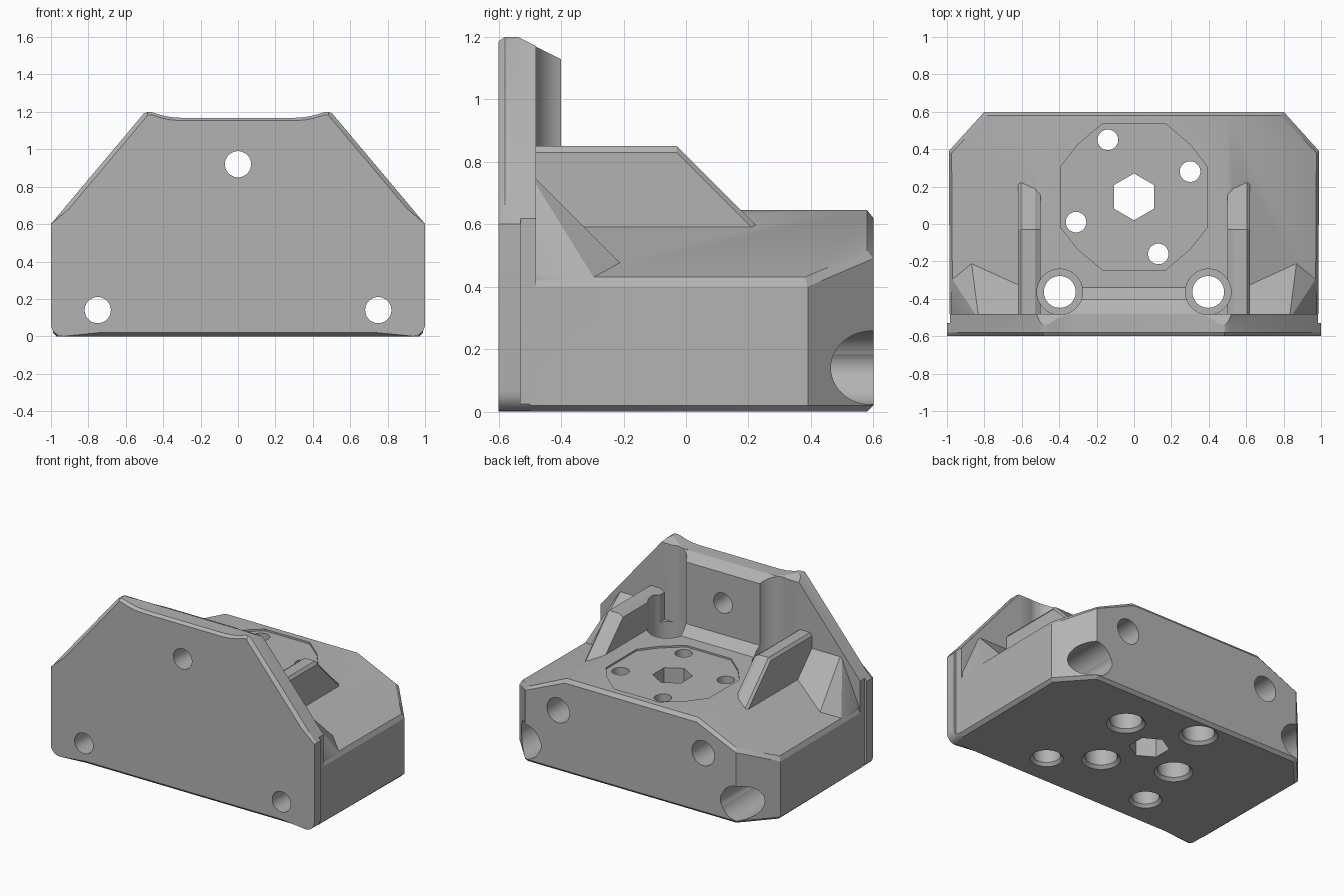
import bpy, bmesh, math
from mathutils import Matrix

cube = bpy.data.objects.get("Cube")
if cube:
    bpy.data.objects.remove(cube, do_unlink=True)

grey = bpy.data.materials.new("plain grey")
grey.use_nodes = True
color = (0.45, 0.45, 0.45, 1)
grey.diffuse_color = color
grey.node_tree.nodes["Principled BSDF"].inputs["Base Color"].default_value = color


def finish(bm, name):
    bmesh.ops.recalc_face_normals(bm, faces=bm.faces)
    mesh = bpy.data.meshes.new(name)
    bm.to_mesh(mesh)
    bm.free()
    mesh.materials.append(grey)
    obj = bpy.data.objects.new(name, mesh)
    bpy.context.collection.objects.link(obj)
    return obj


def hull(name, points, side=1, both=False):
    bm = bmesh.new()
    for x, y, z in points:
        bm.verts.new((side * x, y, z))
        if both:
            bm.verts.new((-x, y, z))
    bmesh.ops.convex_hull(bm, input=bm.verts)
    loose = [v for v in bm.verts if not v.link_faces]
    bmesh.ops.delete(bm, geom=loose, context="VERTS")
    bmesh.ops.dissolve_limit(bm, angle_limit=0.01, verts=bm.verts, edges=bm.edges)
    return finish(bm, name)


def box(name, lo, hi):
    return hull(name, [(x, y, z) for x in (lo[0], hi[0])
                       for y in (lo[1], hi[1]) for z in (lo[2], hi[2])])


def rod(name, x, y, z, r, length, axis="Z", r2=None, sides=48):
    """Cylinder or cone that starts at the point and runs along +axis."""
    bm = bmesh.new()
    bmesh.ops.create_cone(bm, cap_ends=True, segments=sides, radius1=r,
                          radius2=r if r2 is None else r2, depth=length)
    bmesh.ops.translate(bm, verts=bm.verts, vec=(0, 0, length / 2))
    if axis == "Y":
        bmesh.ops.rotate(bm, verts=bm.verts, matrix=Matrix.Rotation(-math.pi / 2, 3, "X"))
    bmesh.ops.translate(bm, verts=bm.verts, vec=(x, y, z))
    return finish(bm, name)


def boolean(target, tool, operation):
    mod = target.modifiers.new(operation, "BOOLEAN")
    mod.operation, mod.solver, mod.object = operation, "EXACT", tool
    bpy.context.view_layer.objects.active = target
    bpy.ops.object.modifier_apply(modifier=mod.name)
    bpy.data.objects.remove(tool, do_unlink=True)


# Base block: sloped shoulders, cut rear corners, chamfered rims
base = hull("bracket_body", [
    (0.96, -0.5, 0), (0.97, 0.38, 0), (0.79, 0.58, 0),
    (0.985, -0.5, 0.02), (0.99, 0.39, 0.02), (0.8, 0.6, 0.02),
    (0.985, -0.5, 0.4), (0.99, 0.39, 0.4), (0.8, 0.6, 0.49),
    (0.97, -0.5, 0.43), (0.975, 0.38, 0.43), (0.785, 0.58, 0.515),
    (0.5, 0.6, 0.62), (0.5, -0.5, 0.645), (0.5, 0.58, 0.645)], both=True)

# Front plate: half outline (x, z), mirrored; front rim is chamfered
half = [(0.74, 0)]
for i in range(7):
    a = math.radians(-90 + 15 * i)
    half.append((0.935 + 0.065 * math.cos(a), 0.065 + 0.065 * math.sin(a)))
half += [(1, 0.6), (0.917, 0.7), (0.505, 1.19), (0.485, 1.2), (0.46, 1.198),
         (0.41, 1.182), (0.36, 1.172), (0.3, 1.168)]
outline = half + [(-x, z) for x, z in reversed(half)]


def rim(x, z):
    if z > 0.65:
        return x - math.copysign(0.016, x) * (abs(x) > 0.5), z - 0.015
    return x, 0.02 if z == 0 and abs(x) < 0.8 else z


bm = bmesh.new()
loops = [[bm.verts.new((*p[:1], y, p[1])) for p in pts] for y, pts in (
    (-0.6, [rim(*p) for p in outline]), (-0.58, outline), (-0.48, outline))]
bm.faces.new(loops[0])
bm.faces.new(loops[-1])
for a, b in zip(loops, loops[1:]):
    for i in range(len(a)):
        j = (i + 1) % len(a)
        bm.faces.new((a[i], a[j], b[j], b[i]))
plate = finish(bm, "front_plate")
for s in (-1, 1):
    boolean(plate, box("side_step", (s * 0.985, -0.53, -0.1), (s * 1.1, -0.4, 0.66)), "DIFFERENCE")
boolean(base, plate, "UNION")

# Thick middle of the wall with a sloped foot
wall = [(-0.55, 0.6), (-0.34, 0.6), (-0.34, 0.645), (-0.4, 0.705),
        (-0.4, 1.128), (-0.48, 1.168), (-0.55, 1.168)]
bm = bmesh.new()
ring = bm.faces.new([bm.verts.new((-0.4, y, z)) for y, z in wall])
new = bmesh.ops.extrude_face_region(bm, geom=[ring])["geom"]
bmesh.ops.translate(bm, vec=(0.8, 0, 0),
                    verts=[v for v in new if isinstance(v, bmesh.types.BMVert)])
boolean(base, finish(bm, "wall_middle"), "UNION")

for s in (-1, 1):
    # Ribs with chamfered crest
    rib = [(x, y, 0.85) for x in (0.53, 0.605) for y in (-0.5, -0.03)]
    rib += [(x, y, z) for x in (0.5, 0.62)
            for y, z in ((-0.5, 0.83), (-0.03, 0.83), (0.27, 0.53), (-0.5, 0.53))]
    rib += [(x, 0.29, 0.53) for x in (0.53, 0.605)]
    boolean(base, hull("rib", rib, s), "UNION")
    # Outer gussets that ramp down from the plate
    gusset = [(0.55, -0.51, 0.775), (0.55, -0.2, 0.465), (0.87, -0.2, 0.465),
              (0.83, -0.51, 0.775), (0.975, -0.29, 0.42), (0.975, -0.51, 0.45)]
    gusset += [(x, y, 0.3) for x, y, z in gusset]
    boolean(base, hull("gusset", gusset, s), "UNION")

cutters = []
# Slope on the back of the wall top
cutters.append(hull("top_slope", [(x, y, z) for x in (-1.1, 1.1) for y, z in (
    (-0.54, 1.2), (-0.3, 1.08), (-0.3, 1.4), (-0.54, 1.4))]))
# Shallow floor recess and hexagonal hole
cutters.append(hull("floor_recess", [
    (x, 0.145 + s * y, z) for x, y in ((0.39, 0.165), (0.3, 0.28), (0.17, 0.39))
    for s in (-1, 1) for z in (0.633, 0.7)], both=True))
hexagon = rod("hex_hole", 0, 0.145, -0.1, 0.125, 1, sides=6)
cutters.append(hexagon)
# Floor screw holes, counterbored from below
for x, y in ((-0.14, 0.45), (0.3, 0.28), (-0.31, 0.01), (0.13, -0.16)):
    cutters += [rod("screw_hole", x, y, -0.1, 0.055, 1),
                rod("screw_bore", x, y, -0.05, 0.1, 0.45),
                rod("screw_rim", x, y, -0.01, 0.13, 0.03, r2=0.1)]
for s in (-1, 1):
    # Vertical screw channels beside the wall
    cutters += [rod("channel", s * 0.397, -0.363, 0.5, 0.122, 0.9),
                rod("channel_hole", s * 0.397, -0.363, -0.1, 0.085, 0.9),
                rod("channel_rim", s * 0.397, -0.363, -0.01, 0.11, 0.03, r2=0.085)]
    # Lower plate holes with corner bores, and blind holes in the rear
    cutters += [rod("plate_hole", s * 0.75, -0.7, 0.14, 0.07, 1.4, "Y"),
                rod("corner_bore", s * 0.805, 0.2, 0.14, 0.118, 0.6, "Y"),
                rod("rear_hole", s * 0.55, 0.25, 0.42, 0.085, 0.5, "Y")]
cutters.append(rod("wall_hole", 0, -0.7, 0.92, 0.07, 0.5, "Y"))
for cutter in cutters:
    boolean(base, cutter, "DIFFERENCE")

bpy.ops.object.select_all(action="DESELECT")
base.select_set(True)
bpy.context.view_layer.objects.active = base
bpy.ops.object.shade_smooth_by_angle(angle=math.radians(25))
